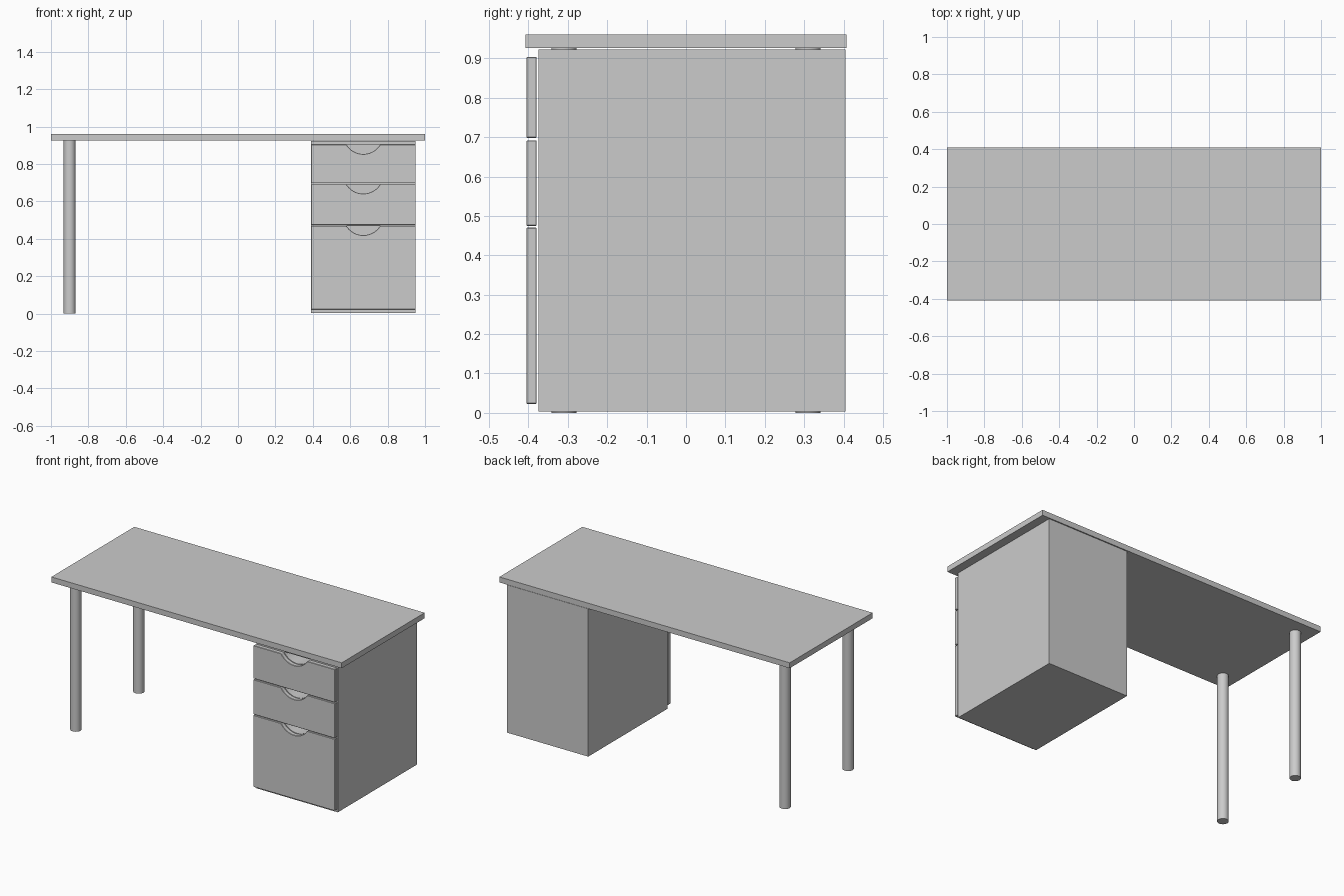
import bpy, bmesh, math

if "Cube" in bpy.data.objects:
    bpy.data.objects.remove(bpy.data.objects["Cube"])

CX = 0.67          # centre of the drawer unit
HALF = 0.28        # half its width
NOTCH_W, NOTCH_D = 0.09, 0.05   # half width and depth of the finger notch


def finish(name, bm):
    bmesh.ops.recalc_face_normals(bm, faces=bm.faces[:])
    mesh = bpy.data.meshes.new(name)
    bm.to_mesh(mesh)
    bm.free()
    obj = bpy.data.objects.new(name, mesh)
    bpy.context.collection.objects.link(obj)
    return obj


def box(name, x0, x1, y0, y1, z0, z1):
    bm = bmesh.new()
    bmesh.ops.create_cube(bm, size=1)
    for v in bm.verts:
        v.co = ((x0 + x1) / 2 + v.co.x * (x1 - x0),
                (y0 + y1) / 2 + v.co.y * (y1 - y0),
                (z0 + z1) / 2 + v.co.z * (z1 - z0))
    return finish(name, bm)


def prism(name, points, y0, y1):
    """Extrude an (x, z) outline from y0 to y1."""
    bm = bmesh.new()
    face = bm.faces.new([bm.verts.new((x, y0, z)) for x, z in points])
    ext = bmesh.ops.extrude_face_region(bm, geom=[face])
    for v in ext["geom"]:
        if isinstance(v, bmesh.types.BMVert):
            v.co.y = y1
    return finish(name, bm)


def notch(top, steps=20):
    """Circular arc sagging from the top edge, left to right."""
    r = (NOTCH_W ** 2 + NOTCH_D ** 2) / (2 * NOTCH_D)
    a = math.asin(NOTCH_W / r)
    pts = []
    for i in range(steps + 1):
        t = -a + 2 * a * i / steps
        pts.append((CX + r * math.sin(t), top - NOTCH_D + r * (1 - math.cos(t))))
    return pts


def bevel(obj, width):
    mod = obj.modifiers.new("soft_edges", "BEVEL")
    mod.width = width
    mod.segments = 1
    mod.limit_method = "ANGLE"
    mod.angle_limit = math.radians(50)


# Table top
box("table_top", -1, 1, -0.408, 0.408, 0.926, 0.96)

# Two round legs on the left
for side, y in (("front", -0.31), ("back", 0.31)):
    bpy.ops.mesh.primitive_cylinder_add(vertices=32, radius=0.032, depth=0.926,
                                        location=(-0.90, y, 0.463))
    leg = bpy.context.object
    leg.name = side + "_leg"
    bpy.ops.object.shade_smooth_by_angle(angle=math.radians(40))

# Drawer cabinet on the right
cabinet = box("drawer_cabinet", CX - HALF, CX + HALF, -0.375, 0.405, 0.003, 0.923)

# Drawer fronts with finger notches, and the hollows behind the notches
drawers = (("bottom", 0.023, 0.470), ("middle", 0.475, 0.692), ("top", 0.698, 0.904))
for label, z0, z1 in drawers:
    x0, x1 = CX - HALF, CX + HALF
    outline = [(x0, z0), (x0, z1)] + notch(z1) + [(x1, z1), (x1, z0)]
    front = prism(label + "_drawer_front", outline, -0.405, -0.379)
    bevel(front, 0.002)

    cutter = prism(label + "_notch_cutter", notch(z1), -0.45, -0.27)
    cutter.hide_render = True
    mod = cabinet.modifiers.new(label + "_notch", "BOOLEAN")
    mod.operation = "DIFFERENCE"
    mod.solver = "EXACT"
    mod.object = cutter
    bpy.context.view_layer.objects.active = cabinet
    bpy.ops.object.modifier_apply(modifier=mod.name)
    bpy.data.objects.remove(cutter)
